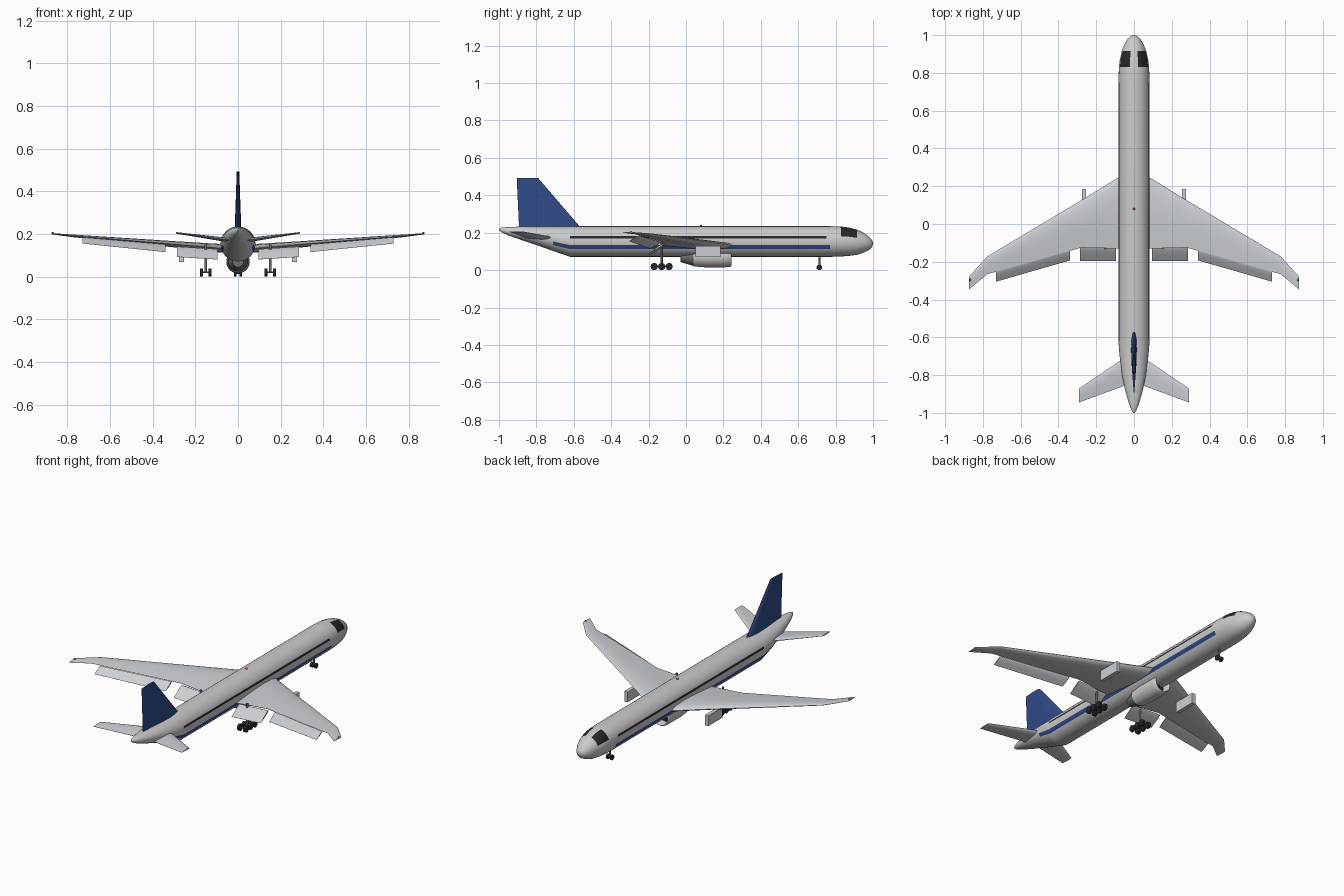
import bpy, bmesh, math
from mathutils import Vector

if "Cube" in bpy.data.objects:
    bpy.data.objects.remove(bpy.data.objects["Cube"])


def material(name, rgb):
    m = bpy.data.materials.new(name)
    m.diffuse_color = (*rgb, 1)
    m.use_nodes = True
    m.node_tree.nodes["Principled BSDF"].inputs["Base Color"].default_value = m.diffuse_color
    return m


WHITE = material("white_paint", (0.8, 0.8, 0.8))
GREY = material("wing_grey", (0.6, 0.63, 0.66))
BLUE = material("blue_paint", (0.03, 0.07, 0.25))
DARK = material("dark_glass", (0.02, 0.02, 0.025))
METAL = material("dark_metal", (0.16, 0.16, 0.17))
RED = material("red_light", (0.8, 0.03, 0.02))
GREEN = material("green_light", (0.02, 0.6, 0.1))


def loft(name, rings, mats, pick=None, caps=True, angle=35):
    """Skin a row of closed rings; pick(ring, side) gives the material slot."""
    bm = bmesh.new()
    vs = [[bm.verts.new(p) for p in ring] for ring in rings]
    n = len(rings[0])
    for i in range(len(vs) - 1):
        for j in range(n):
            k = (j + 1) % n
            f = bm.faces.new((vs[i][j], vs[i][k], vs[i + 1][k], vs[i + 1][j]))
            if pick:
                f.material_index = pick(i, j)
    if caps:
        bm.faces.new(vs[0])
        bm.faces.new(vs[-1])
    bmesh.ops.recalc_face_normals(bm, faces=bm.faces)
    me = bpy.data.meshes.new(name)
    bm.to_mesh(me)
    bm.free()
    ob = bpy.data.objects.new(name, me)
    bpy.context.collection.objects.link(ob)
    for m in mats:
        me.materials.append(m)
    bpy.ops.object.select_all(action='DESELECT')
    ob.select_set(True)
    bpy.context.view_layer.objects.active = ob
    bpy.ops.object.shade_smooth_by_angle(angle=math.radians(angle))
    return ob


FOIL = [(0, 0), (.03, .22), (.12, .4), (.3, .5), (.55, .4), (.8, .19), (1, .02)]


def foil(name, sections, mat, up=(0, 0, 1)):
    """Aerofoil surface; each section is (leading edge, trailing edge, thickness)."""
    up, rings = Vector(up), []
    for le, te, th in sections:
        le, te = Vector(le), Vector(te)
        top = [le.lerp(te, t) + up * h * th for t, h in FOIL]
        low = [le.lerp(te, t) - up * h * th for t, h in FOIL[:0:-1]]
        rings.append(top + low)
    return loft(name, rings, [mat])


def spin_y(name, profile, z, mat, n=32):
    """Body of revolution about a lengthwise axis; profile holds (y, radius)."""
    rings = [[(r * math.cos(2 * math.pi * k / n), y, z + r * math.sin(2 * math.pi * k / n))
              for k in range(n)] for y, r in profile]
    return loft(name, rings, [mat])


def rod(name, a, b, r, mat, n=16):
    """Cylinder from a to b."""
    a, b = Vector(a), Vector(b)
    q = (b - a).to_track_quat('Z', 'Y')
    circle = [q @ Vector((r * math.cos(2 * math.pi * k / n), r * math.sin(2 * math.pi * k / n), 0))
              for k in range(n)]
    return loft(name, [[e + c for c in circle] for e in (a, b)], [mat])


def box(name, lo, hi, mat):
    rings = [[(lo[0], lo[1], z), (hi[0], lo[1], z), (hi[0], hi[1], z), (lo[0], hi[1], z)]
             for z in (lo[2], hi[2])]
    return loft(name, rings, [mat])


def lamp(name, loc, mat, r=.006):
    bpy.ops.mesh.primitive_uv_sphere_add(segments=12, ring_count=8, radius=r, location=loc)
    ob = bpy.context.object
    ob.name = name
    ob.data.materials.append(mat)
    bpy.ops.object.shade_smooth()


# fuselage stations: y, half width, half height, centre height
stations = [
    (1.0, .003, .003, .142), (.995, .018, .018, .142), (.98, .034, .035, .143),
    (.95, .051, .053, .146), (.915, .065, .067, .149), (.87, .075, .076, .152),
    (.83, .080, .080, .153), (.77, .082, .082, .153), (.75, .082, .082, .153),
    (-.62, .082, .082, .153), (-.64, .081, .078, .156), (-.71, .075, .066, .168),
    (-.80, .063, .050, .184), (-.88, .047, .036, .197), (-.95, .027, .022, .208),
    (-.985, .013, .013, .215), (-1.0, .004, .004, .217)]
half = [-90, -78, -66, -54, -42, -30, -22, -13.5, 0, 12, 20.5, 33, 46, 60, 74, 90]
angles = half + [180 - a for a in half[-2:0:-1]]


def livery(i, j):
    a, b = angles[j], angles[(j + 1) % len(angles)]
    mid = math.degrees(math.asin(math.sin(math.radians((a + (b if b > a else 270)) / 2))))
    y = (stations[i][0] + stations[i + 1][0]) / 2
    if -30 < mid < -13.5 and -.75 < y < .77:
        return 1
    if 12 < mid < 20.5 and -.62 < y < .76:
        return 2
    if 20.5 < mid < 74 and .83 < y < .915:
        return 2
    return 0


loft("fuselage", [[(rx * math.cos(math.radians(a)), y, zc + rz * math.sin(math.radians(a)))
                   for a in angles] for y, rx, rz, zc in stations],
     [WHITE, BLUE, DARK], livery)

# tail fin
foil("tail_fin", [((0, -.535, .2), (0, -.892, .2), .032),
                  ((0, -.57, .235), (0, -.893, .235), .03),
                  ((0, -.79, .492), (0, -.905, .492), .012)], BLUE, (1, 0, 0))

for s, side in ((1, "right"), (-1, "left")):
    # wing with raked tip
    foil(side + "_wing", [((0, .29, .127), (0, -.13, .127), .044),
                          ((s * .085, .245, .133), (s * .085, -.13, .133), .040),
                          ((s * .28, .125, .150), (s * .28, -.125, .150), .030),
                          ((s * .777, -.172, .191), (s * .777, -.266, .191), .012),
                          ((s * .873, -.278, .201), (s * .873, -.346, .201), .006)], GREY)
    # lowered flaps
    foil(side + "_inner_flap", [((s * .095, -.12, .128), (s * .095, -.195, .080), .010),
                                ((s * .285, -.12, .140), (s * .285, -.195, .092), .010)], GREY)
    foil(side + "_outer_flap", [((s * .34, -.135, .150), (s * .34, -.193, .115), .009),
                                ((s * .73, -.25, .184), (s * .73, -.305, .155), .006)], GREY)
    # horizontal stabiliser
    foil(side + "_stabiliser", [((s * .02, -.69, .168), (s * .02, -.845, .168), .022),
                                ((s * .08, -.728, .176), (s * .08, -.867, .176), .019),
                                ((s * .29, -.87, .205), (s * .29, -.944, .205), .007)], GREY)
    # pylon under the wing
    box(side + "_pylon", (s * .265 - .011, .05, .069), (s * .265 + .011, .185, .13), GREY)
    # main landing gear with three axles
    rod(side + "_main_strut", (s * .152, -.13, .02), (s * .152, -.13, .15), .006, METAL)
    rod(side + "_main_bogie", (s * .152, -.17, .02), (s * .152, -.09, .02), .004, METAL)
    for y in (-.17, -.13, -.09):
        rod(side + "_main_axle", (s * .13, y, .02), (s * .174, y, .02), .004, METAL)
        for x in (.132, .172):
            rod(side + "_main_wheel", (s * x - .007, y, .019), (s * x + .007, y, .019), .019, DARK, 20)
    # nose wheel
    rod(side + "_nose_wheel", (s * .013 - .005, .713, .015), (s * .013 + .005, .713, .015), .015, DARK, 20)
    # wing tip light
    lamp(side + "_tip_light", (s * .868, -.295, .203), GREEN if s > 0 else RED)

# nose landing gear
rod("nose_strut", (0, .713, .015), (0, .713, .09), .005, METAL)
rod("nose_axle", (-.013, .713, .015), (.013, .713, .015), .003, METAL)

# engine under the belly: cowl, recessed fan, exhaust core
spin_y("engine_cowl", [(.19, .042), (.235, .045), (.243, .048), (.238, .052), (.21, .055),
                       (.1, .055), (.04, .05), (.05, .045)], .07, WHITE)
spin_y("engine_fan", [(.19, .043), (.195, .043), (.197, .014), (.215, .002)], .07, DARK)
spin_y("engine_core", [(.05, .047), (.03, .045), (-.03, .026)], .07, METAL)

# roof beacon
lamp("roof_beacon", (0, .08, .236), RED)
